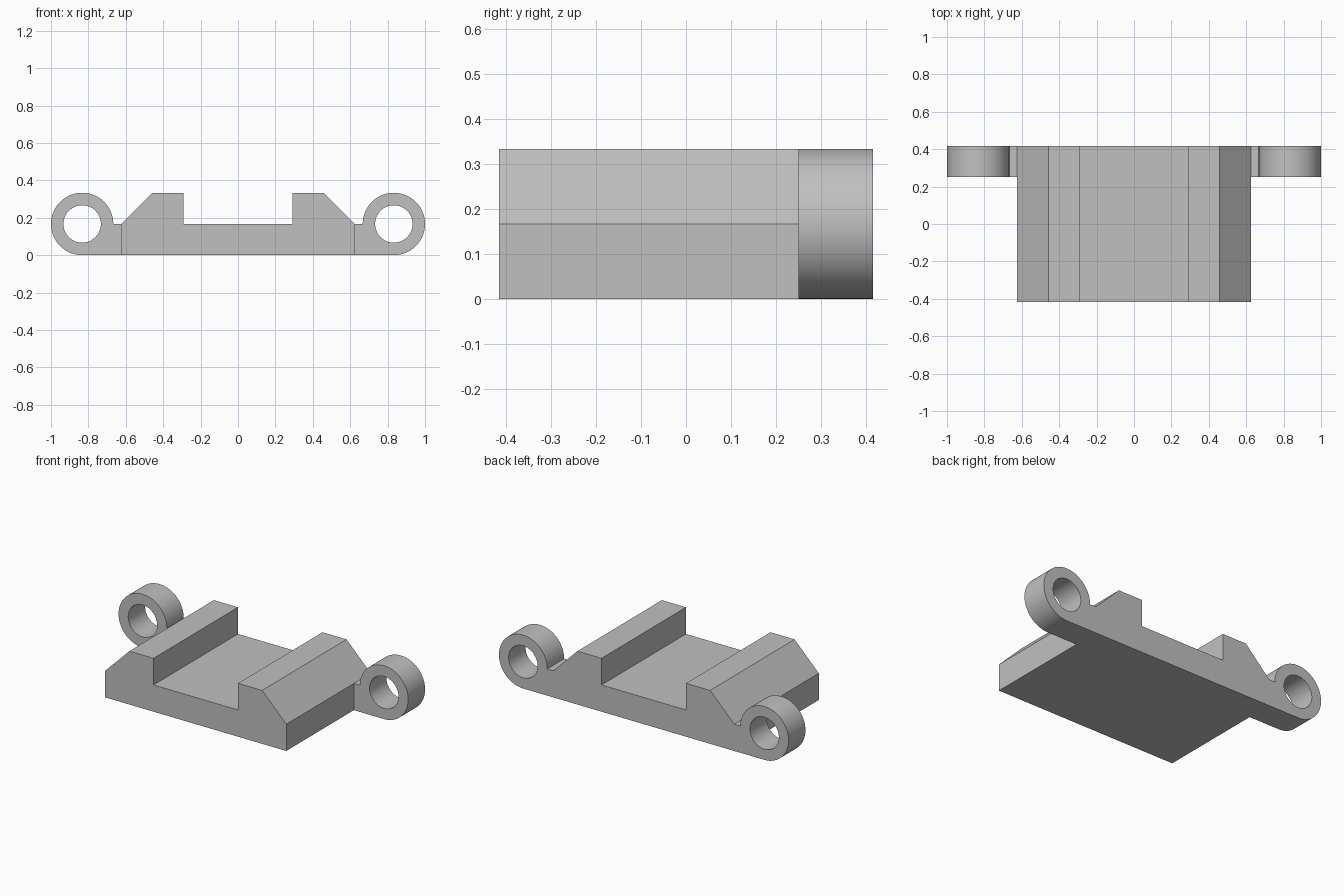
import bpy
import bmesh
from math import cos, sin, pi

cube = bpy.data.objects.get("Cube")
if cube:
    bpy.data.objects.remove(cube, do_unlink=True)

# One plain grey for the whole bracket
GREY = (0.53, 0.53, 0.53, 1)
grey = bpy.data.materials.new("plain grey")
grey.use_nodes = True
grey.diffuse_color = GREY
grey.node_tree.nodes["Principled BSDF"].inputs["Base Color"].default_value = GREY

HALF_WIDTH, DEPTH = 0.625, 0.4167
FLOOR, TOP = 0.1667, 0.3333
EYE_X, EYE_HOLE = 0.8333, 0.1
LUG_FRONT = 0.25


def arc(radius, start, end, steps):
    """Points on an arc around the eye centre."""
    angles = [start + (end - start) * i / steps for i in range(steps + 1)]
    return [(EYE_X + radius * cos(a), FLOOR + radius * sin(a)) for a in angles]


def extrude_profile(name, loops, y_front, y_back):
    """Fill closed x-z loops (inner loops become holes) and extrude along y."""
    bm = bmesh.new()
    edges = []
    for loop in loops:
        verts = [bm.verts.new((x, y_front, z)) for x, z in loop]
        edges += [bm.edges.new((v, verts[i - 1])) for i, v in enumerate(verts)]
    bmesh.ops.triangle_fill(bm, use_beauty=True, edges=edges)
    cap = bmesh.ops.extrude_face_region(bm, geom=bm.faces[:], use_keep_orig=True)
    moved = [g for g in cap["geom"] if isinstance(g, bmesh.types.BMVert)]
    bmesh.ops.translate(bm, verts=moved, vec=(0, y_back - y_front, 0))
    bmesh.ops.recalc_face_normals(bm, faces=bm.faces[:])
    mesh = bpy.data.meshes.new(name)
    bm.to_mesh(mesh)
    bm.free()
    mesh.materials.append(grey)
    obj = bpy.data.objects.new(name, mesh)
    bpy.context.collection.objects.link(obj)
    return obj


# Channel body: flat floor between two rails with sloped outer shoulders
right_half = [(HALF_WIDTH, 0), (HALF_WIDTH, FLOOR), (0.4583, TOP),
              (0.2917, TOP), (0.2917, FLOOR)]
profile = right_half + [(-x, z) for x, z in reversed(right_half)]
extrude_profile("channel_body", [profile], -DEPTH, DEPTH)

# Mounting lugs: short web running into a round eye with a through hole
outer = [(HALF_WIDTH, FLOOR), (HALF_WIDTH, 0)] + arc(FLOOR, -pi / 2, pi, 54)
hole = arc(EYE_HOLE, 0, 2 * pi, 64)[:-1]
for name, side in (("left_lug", 1), ("right_lug", -1)):
    loops = [[(side * x, z) for x, z in loop] for loop in (outer, hole)]
    lug = extrude_profile(name, loops, LUG_FRONT, DEPTH)
    bpy.ops.object.select_all(action="DESELECT")
    lug.select_set(True)
    bpy.context.view_layer.objects.active = lug
    bpy.ops.object.shade_smooth_by_angle(angle=pi / 6)
